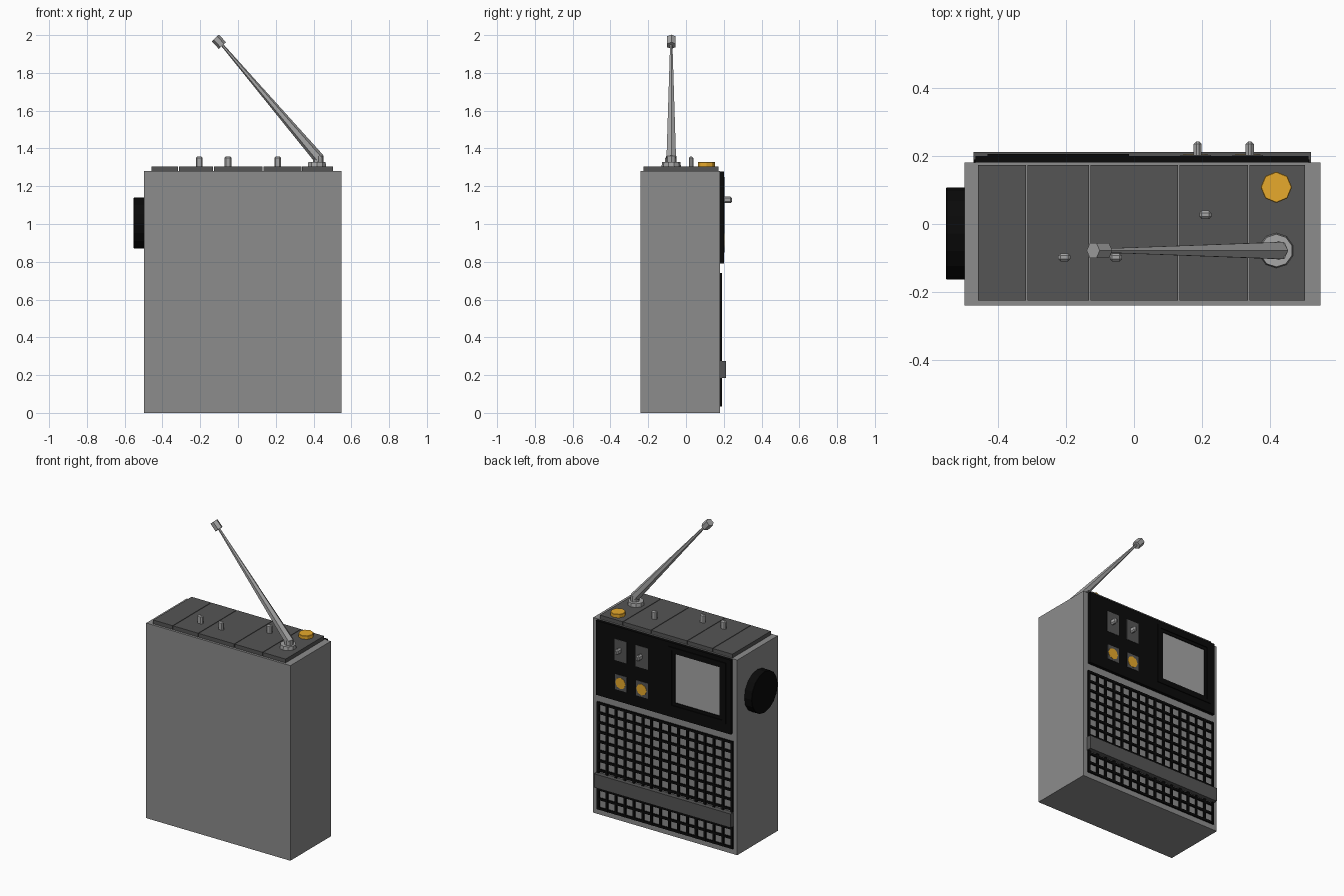
import bpy, math
from mathutils import Vector

if "Cube" in bpy.data.objects:
    bpy.data.objects.remove(bpy.data.objects["Cube"])


def material(name, color):
    m = bpy.data.materials.new(name)
    m.diffuse_color = (*color, 1)
    m.use_nodes = True
    m.node_tree.nodes["Principled BSDF"].inputs["Base Color"].default_value = m.diffuse_color
    return m


BLACK = material("black", (0.003, 0.003, 0.003))
DARK = material("dark_grey", (0.09, 0.09, 0.09))
GREY = material("case_grey", (0.265, 0.265, 0.265))
METAL = material("metal_grey", (0.38, 0.38, 0.38))
AMBER = material("amber", (0.8, 0.4, 0.025))


def box(name, x, y, z, mat=None):
    """Box from (min, max) ranges on each axis."""
    bpy.ops.mesh.primitive_cube_add(size=1, location=[sum(r) / 2 for r in (x, y, z)])
    o = bpy.context.object
    o.name = name
    o.scale = [r[1] - r[0] for r in (x, y, z)]
    bpy.ops.object.transform_apply(location=False, rotation=False, scale=True)
    if mat:
        o.data.materials.append(mat)
    return o


def rod(name, a, b, r1, r2=None, sides=8, mat=None):
    """Cylinder or tapered rod running from a to b."""
    a, b = Vector(a), Vector(b)
    bpy.ops.mesh.primitive_cone_add(
        vertices=sides, radius1=r1, radius2=r1 if r2 is None else r2,
        depth=(b - a).length, location=(a + b) / 2,
        rotation=(b - a).to_track_quat('Z', 'Y').to_euler())
    o = bpy.context.object
    o.name = name
    if mat:
        o.data.materials.append(mat)
    return o


def bevel(o, width):
    m = o.modifiers.new("bevel", 'BEVEL')
    m.width = width
    m.segments = 1


# Case
box("case", (-0.498, 0.548), (-0.24, 0.18), (0, 1.28), GREY)

# Top plates separated by thin gaps
edges = [-0.46, -0.315, -0.13, 0.132, 0.337, 0.505]
for i, (a, b) in enumerate(zip(edges, edges[1:])):
    box(f"top_plate_{i}", (a + 0.002, b - 0.002), (-0.225, 0.173), (1.275, 1.305), DARK)

# Control panel built as a frame around the screen recess
sx, sz = (-0.385, -0.06), (0.89, 1.21)
px, pz, py = (-0.465, 0.513), (0.79, 1.278), (0.175, 0.2)
box("panel_left", (px[0], sx[0]), py, pz, BLACK)
box("panel_right", (sx[1], px[1]), py, pz, BLACK)
box("panel_upper", sx, py, (sz[1], pz[1]), BLACK)
box("panel_lower", sx, py, (pz[0], sz[0]), BLACK)
box("screen", sx, (0.175, 0.195), sz, METAL)

# Raised screen bezel
by = (0.198, 0.205)
for side, x in (("left", (-0.43, -0.405)), ("right", (-0.04, -0.015))):
    box(f"bezel_{side}", x, by, (0.85, 1.25), BLACK)
for side, z in (("upper", (1.23, 1.25)), ("lower", (0.85, 0.87))):
    box(f"bezel_{side}", (-0.405, -0.04), by, z, BLACK)

# Panel toggles and amber buttons
for i, x in enumerate((0.187, 0.34)):
    p = x - 0.006
    box(f"toggle_plate_{i}", (p - 0.045, p + 0.045), (0.19, 0.202), (1.055, 1.195), DARK)
    t = box(f"panel_toggle_{i}", (x - 0.012, x + 0.012), (0.195, 0.243), (1.11, 1.146), METAL)
    bevel(t, 0.008)
    box(f"button_plate_{i}", (p - 0.045, p + 0.04), (0.19, 0.202), (0.865, 0.965), DARK)
    rod(f"button_{i}", (p, 0.195, 0.913), (p, 0.204, 0.913), 0.037, None, 8, AMBER)

# Speaker grille: crossed bars over the case
gx, gz, w = (-0.47, 0.515), (0.035, 0.74), 0.0075
cols, rows = 15, 11
for i in range(cols + 1):
    x = gx[0] + w + (gx[1] - gx[0] - 2 * w) * i / cols
    box(f"grille_upright_{i}", (x - w, x + w), (0.175, 0.19), gz, BLACK)
for i in range(rows + 1):
    z = gz[0] + w + (gz[1] - gz[0] - 2 * w) * i / rows
    box(f"grille_bar_{i}", gx, (0.175, 0.189), (z - w, z + w), BLACK)

# Strip across the grille
box("grille_strip", (-0.472, 0.52), (0.175, 0.212), (0.185, 0.275), DARK)

# Side tuning dial
dial = rod("tuning_dial", (-0.49, -0.028, 1.005), (-0.552, -0.028, 1.005), 0.135, None, 16, BLACK)
bevel(dial, 0.002)

# Top toggles
for i, (x, y) in enumerate(((-0.205, -0.098), (-0.053, -0.098), (0.21, 0.027))):
    t = box(f"top_toggle_{i}", (x - 0.018, x + 0.018), (y - 0.012, y + 0.012), (1.29, 1.357), METAL)
    bevel(t, 0.007)

# Amber knob on top
knob = rod("top_knob", (0.418, 0.108, 1.3), (0.418, 0.108, 1.328), 0.046, None, 8, AMBER)
bevel(knob, 0.002)

# Antenna
rod("antenna_base", (0.418, -0.078, 1.3), (0.418, -0.078, 1.328), 0.052, 0.048, 10, METAL)
rod("antenna_post", (0.425, -0.078, 1.32), (0.425, -0.078, 1.36), 0.028, None, 8, METAL)
rod("antenna_mast", (0.43, -0.078, 1.345), (-0.09, -0.078, 1.955), 0.029, 0.007, 6, METAL)
rod("antenna_tip", (-0.083, -0.078, 1.945), (-0.12, -0.078, 1.985), 0.026, None, 6, METAL)
